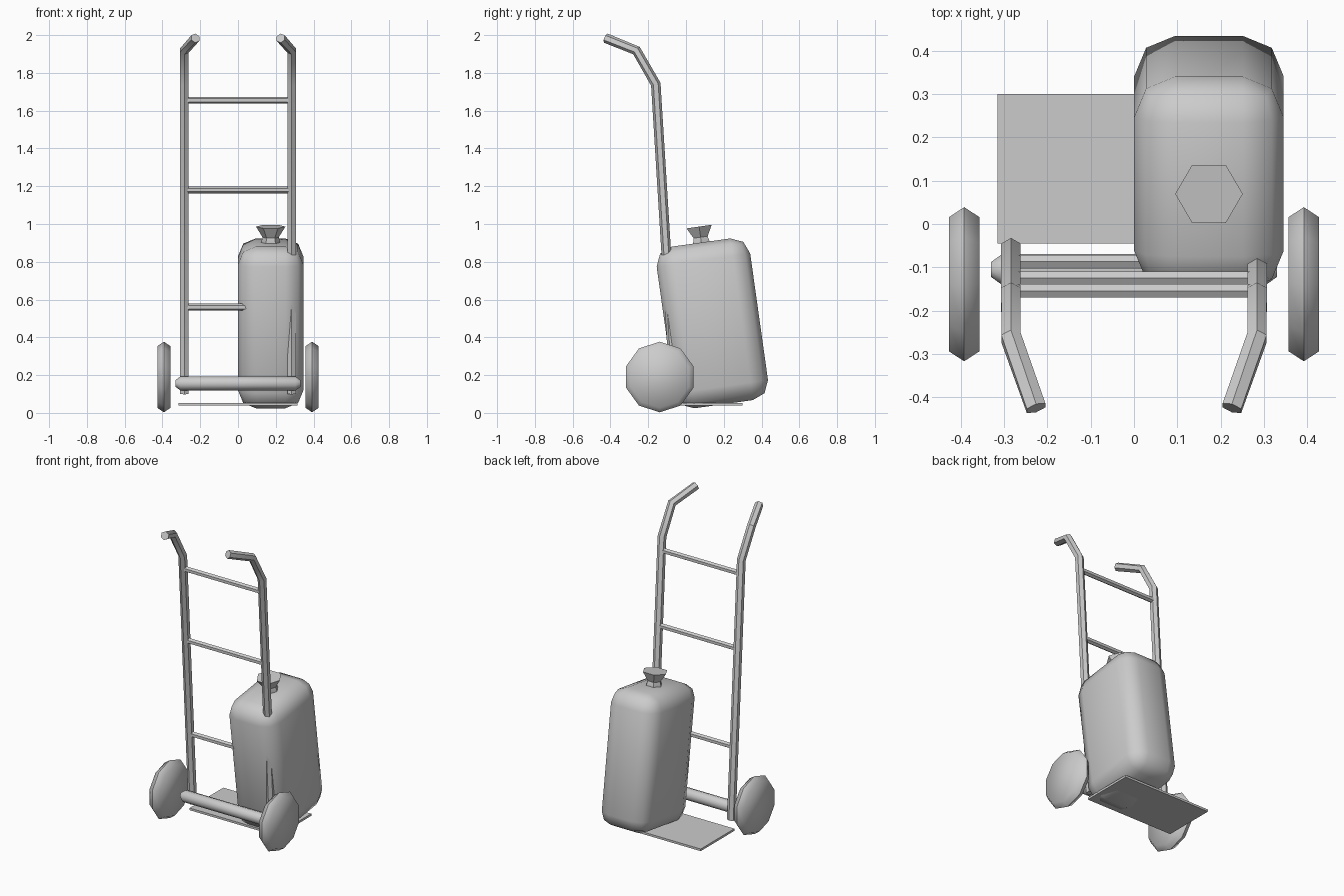
import bpy, bmesh
from math import sin, cos, pi, radians
from mathutils import Vector, Matrix

cube = bpy.data.objects.get("Cube")
if cube:
    bpy.data.objects.remove(cube, do_unlink=True)

grey = bpy.data.materials.new("plain_grey")
grey.use_nodes = True
grey.diffuse_color = (0.6, 0.6, 0.6, 1)
grey.node_tree.nodes["Principled BSDF"].inputs["Base Color"].default_value = grey.diffuse_color


def finish(name, bm, matrix=Matrix(), angle=30):
    bmesh.ops.recalc_face_normals(bm, faces=bm.faces)
    mesh = bpy.data.meshes.new(name)
    bm.to_mesh(mesh)
    bm.free()
    mesh.materials.append(grey)
    obj = bpy.data.objects.new(name, mesh)
    bpy.context.collection.objects.link(obj)
    obj.matrix_world = matrix
    bpy.ops.object.select_all(action='DESELECT')
    obj.select_set(True)
    bpy.context.view_layer.objects.active = obj
    bpy.ops.object.shade_smooth_by_angle(angle=radians(angle))
    return obj


def skin(rings):
    """Join equal rings of points into a closed, capped tube."""
    bm = bmesh.new()
    loops = [[bm.verts.new(p) for p in ring] for ring in rings]
    n = len(loops[0])
    for a, b in zip(loops, loops[1:]):
        for i in range(n):
            j = (i + 1) % n
            bm.faces.new((a[i], a[j], b[j], b[i]))
    bm.faces.new(loops[0])
    bm.faces.new(loops[-1])
    return bm


def lathe(name, profile, sides, matrix, angle=30):
    """Turn (radius, height) pairs around the local z axis."""
    rings = [[(r * cos(2 * pi * i / sides), r * sin(2 * pi * i / sides), h)
              for i in range(sides)] for r, h in profile]
    return finish(name, skin(rings), matrix, angle)


def tube(name, path, radius, sides=6, hint=(1, 0, 0)):
    """Sweep a polygon along a path, with mitred bends."""
    pts = [Vector(p) for p in path]
    rings = []
    for k, p in enumerate(pts):
        before = (p - pts[k - 1]).normalized() if k else Vector()
        after = (pts[k + 1] - p).normalized() if k < len(pts) - 1 else Vector()
        t = (before + after).normalized()
        side = Vector(hint)
        side = (side - t * side.dot(t)).normalized()
        up = t.cross(side)
        rings.append([p + radius * (sin(2 * pi * i / sides) * side + cos(2 * pi * i / sides) * up)
                      for i in range(sides)])
    return finish(name, skin(rings))


def pole_y(z):
    return -0.052 - 0.062 * z


# Two upright poles with bent handles, and the wheels
along_x = Matrix.Rotation(pi / 2, 4, 'Y')
for label, s in (("left", 1), ("right", -1)):
    tube(label + "_pole", [(s * 0.284, pole_y(0.1), 0.1), (s * 0.284, pole_y(1.74), 1.74),
                           (s * 0.284, -0.262, 1.918), (s * 0.226, -0.425, 1.984)], 0.026)
    lathe(label + "_wheel", [(0.163, -0.035), (0.187, 0), (0.163, 0.035)], 10,
          Matrix.Translation((s * 0.392, -0.139, 0.19)) @ along_x, 60)

# Crossbars between the poles
for label, z in (("upper", 1.655), ("middle", 1.18), ("lower", 0.56)):
    tube(label + "_crossbar", [(-0.284, pole_y(z), z), (0.284, pole_y(z), z)], 0.018, hint=(0, 1, 0))

# Axle with rounded ends
lathe("axle", [(0.018, -0.33), (0.037, -0.305), (0.037, 0.305), (0.018, 0.33)], 10,
      Matrix.Translation((0, -0.105, 0.156)) @ along_x, 50)

# Flat carrying plate
bm = bmesh.new()
bmesh.ops.create_cube(bm, size=1, matrix=Matrix.Translation((0, 0.127, 0.046))
                      @ Matrix.Diagonal((0.63, 0.345, 0.014, 1)))
finish("base_plate", bm)

# Rounded tank leaning against the poles
lean = Matrix.Translation((0.173, 0, 0)) @ Matrix.Rotation(radians(8), 4, 'X')
bm = bmesh.new()
bmesh.ops.create_cube(bm, size=1, matrix=Matrix.Translation((0, 0.204, 0.45))
                      @ Matrix.Diagonal((0.345, 0.5, 0.864, 1)))
bmesh.ops.bevel(bm, geom=bm.edges[:], offset=0.094, segments=2, profile=0.5, affect='EDGES')
finish("tank", bm, lean, 60)

# Six-sided filler cap on a short neck
lathe("filler_cap", [(0.05, 0.86), (0.05, 0.885), (0.043, 0.91), (0.078, 0.967)], 6,
      lean @ Matrix.Translation((0, 0.206, 0)))
